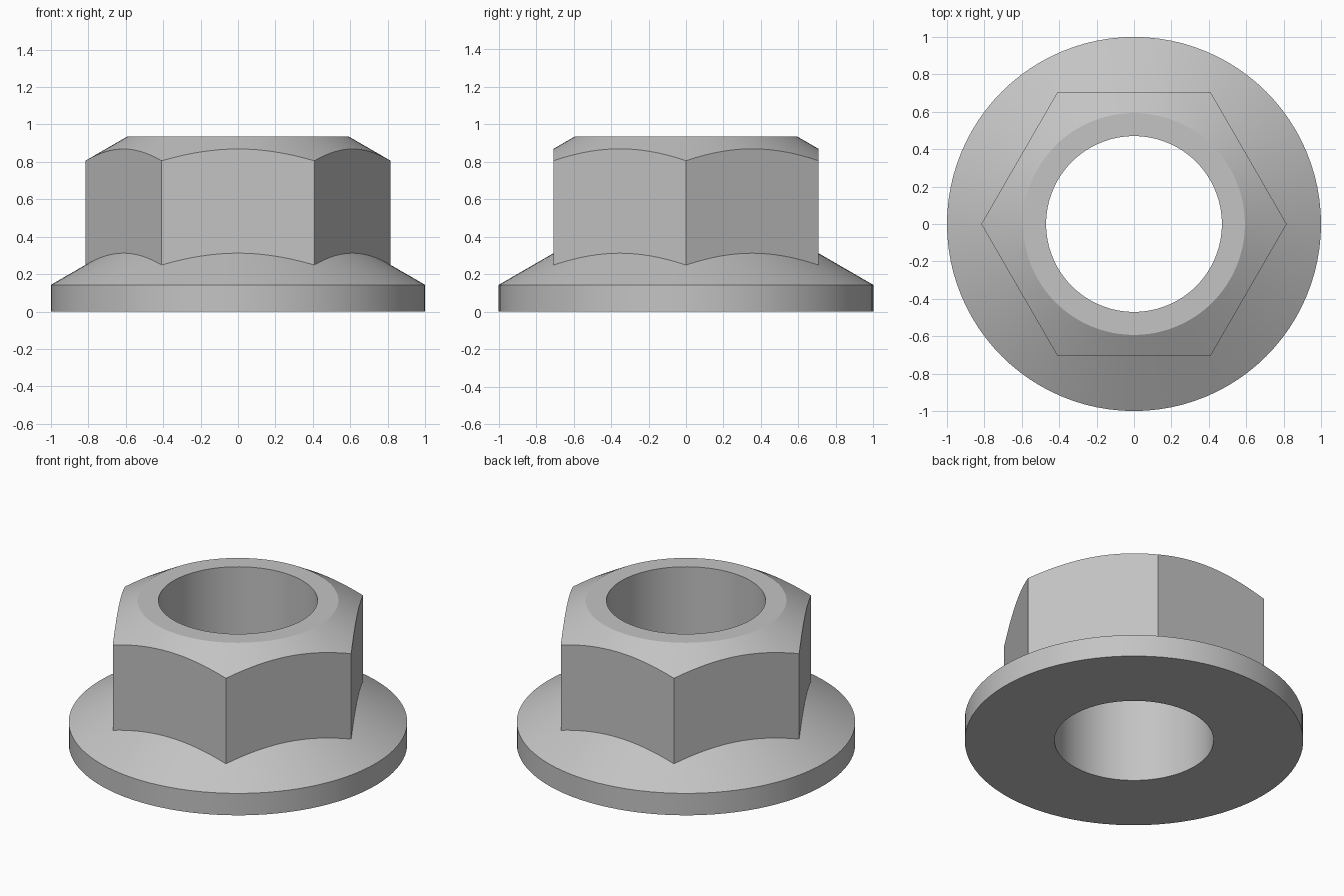
import bpy, bmesh, math

cube = bpy.data.objects.get("Cube")
if cube:
    bpy.data.objects.remove(cube, do_unlink=True)

SEGMENTS = 96            # multiple of six, so hexagon corners fall on vertices
BORE, FLANGE, TOP_RADIUS = 0.47, 1.0, 0.593
RIM, HEIGHT = 0.143, 0.935
APOTHEM = 0.707
SLOPE = math.tan(math.radians(30))


def hex_radius(angle):
    """Distance from the axis to the hexagon side, corners on +x and -x."""
    sector = math.radians(60)
    return APOTHEM / math.cos(angle % sector - sector / 2)


def section(angle):
    """Radius and height points around the nut's wall at one angle."""
    r = hex_radius(angle)
    return [
        (BORE, 0),
        (FLANGE, 0),
        (FLANGE, RIM),
        (r, RIM + (FLANGE - r) * SLOPE),         # flange cone meets hexagon
        (r, HEIGHT - (r - TOP_RADIUS) * SLOPE),  # hexagon meets top chamfer
        (TOP_RADIUS, HEIGHT),
        (BORE, HEIGHT),
    ]


# Sweep the section around the axis
bm = bmesh.new()
columns = []
for i in range(SEGMENTS):
    a = math.tau * i / SEGMENTS
    columns.append([bm.verts.new((r * math.cos(a), r * math.sin(a), z))
                    for r, z in section(a)])
for i, col in enumerate(columns):
    nxt = columns[(i + 1) % SEGMENTS]
    for j in range(len(col)):
        k = (j + 1) % len(col)
        bm.faces.new((col[j], nxt[j], nxt[k], col[k]))
bmesh.ops.recalc_face_normals(bm, faces=bm.faces)

mesh = bpy.data.meshes.new("flanged_hex_nut")
bm.to_mesh(mesh)
bm.free()
nut = bpy.data.objects.new("flanged_hex_nut", mesh)
bpy.context.collection.objects.link(nut)

# Plain grey metal
colour = (0.55, 0.55, 0.55, 1)
mat = bpy.data.materials.new("grey_metal")
mat.use_nodes = True
mat.diffuse_color = colour
mat.node_tree.nodes["Principled BSDF"].inputs["Base Color"].default_value = colour
mesh.materials.append(mat)

# Smooth round surfaces, crisp edges
bpy.ops.object.select_all(action="DESELECT")
nut.select_set(True)
bpy.context.view_layer.objects.active = nut
bpy.ops.object.shade_smooth_by_angle(angle=math.radians(20))
